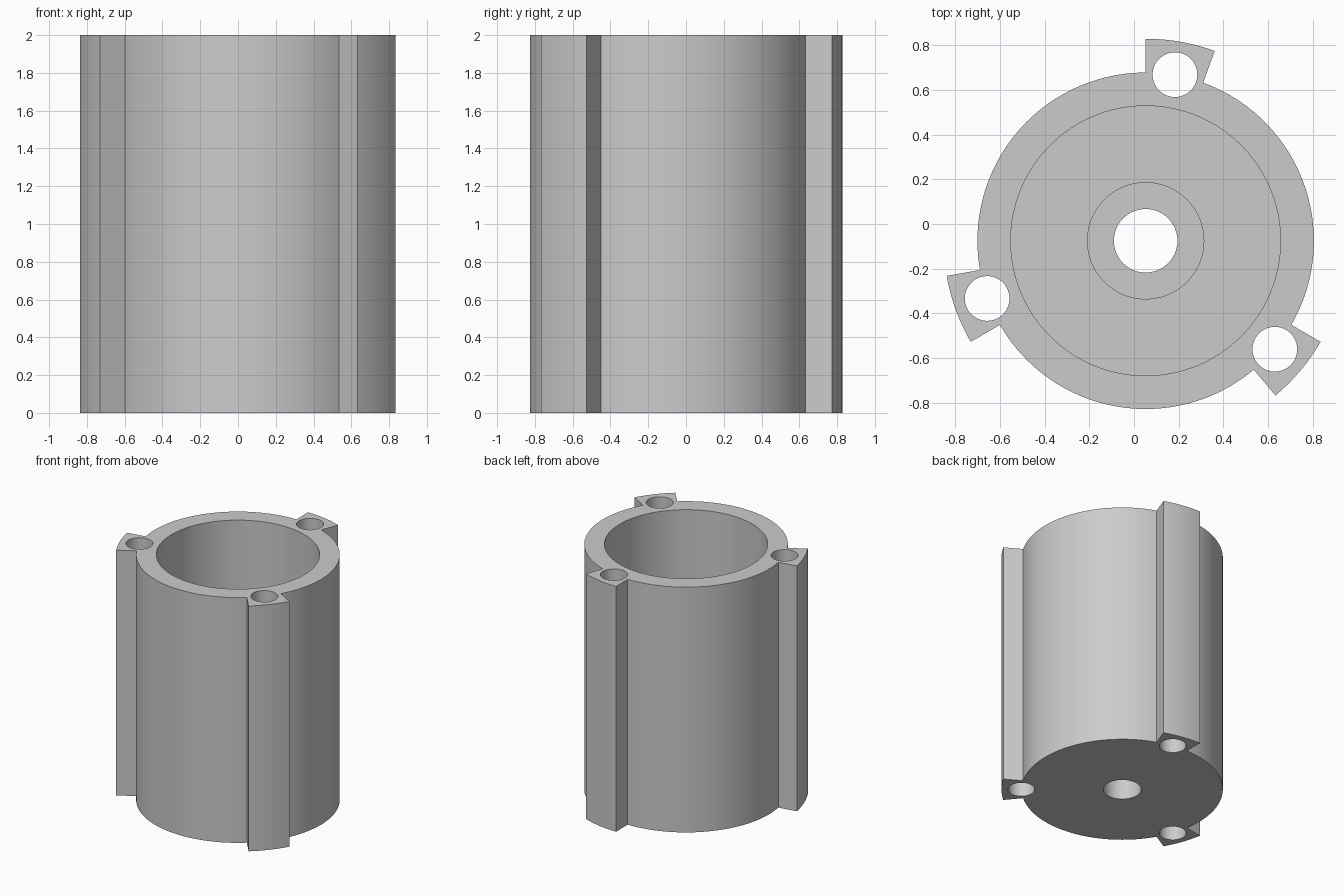
import bpy
import bmesh
from math import radians, cos, sin

cube = bpy.data.objects.get("Cube")
if cube:
    bpy.data.objects.remove(cube, do_unlink=True)

CX, CY, HEIGHT = 0.052, -0.075, 2.0
BODY_R, LUG_R = 0.752, 0.903
LUG_STARTS = (70, 190, 310)
LUG_SPAN = 20
FLOOR_Z, RECESS_Z = 0.25, 0.17

grey = bpy.data.materials.new("plain grey")
grey.use_nodes = True
colour = (0.6, 0.6, 0.6, 1)
grey.diffuse_color = colour
grey.node_tree.nodes["Principled BSDF"].inputs["Base Color"].default_value = colour


def polar(radius, degrees):
    a = radians(degrees)
    return CX + radius * cos(a), CY + radius * sin(a)


def prism(name, outline, z0, z1):
    """Extrude a closed outline between two heights."""
    bm = bmesh.new()
    base = bm.faces.new([bm.verts.new((x, y, z0)) for x, y in outline])
    top = bmesh.ops.extrude_face_region(bm, geom=[base])["geom"]
    moved = [v for v in top if isinstance(v, bmesh.types.BMVert)]
    bmesh.ops.translate(bm, verts=moved, vec=(0, 0, z1 - z0))
    bmesh.ops.recalc_face_normals(bm, faces=bm.faces)
    mesh = bpy.data.meshes.new(name)
    bm.to_mesh(mesh)
    bm.free()
    mesh.materials.append(grey)
    obj = bpy.data.objects.new(name, mesh)
    bpy.context.collection.objects.link(obj)
    return obj


def bore(target, name, centre, radius, z0, sides):
    """Cut a round hole from z0 up through the top."""
    step = 360 / sides
    ring = [(centre[0] + radius * cos(radians(i * step)),
             centre[1] + radius * sin(radians(i * step))) for i in range(sides)]
    cutter = prism(name, ring, z0, HEIGHT + 0.1)
    cutter.hide_render = True
    mod = target.modifiers.new(name, "BOOLEAN")
    mod.operation = "DIFFERENCE"
    mod.solver = "EXACT"
    mod.object = cutter
    bpy.ops.object.modifier_apply(modifier=mod.name)
    bpy.data.objects.remove(cutter, do_unlink=True)


# Round housing with three radial-sided lugs in one outline
outline = []
for i in range(144):
    angle = i * 2.5
    offsets = [angle - start for start in LUG_STARTS]
    if 0 in offsets:
        outline += [polar(BODY_R, angle), polar(LUG_R, angle)]
    elif LUG_SPAN in offsets:
        outline += [polar(LUG_R, angle), polar(BODY_R, angle)]
    else:
        on_lug = any(0 < o < LUG_SPAN for o in offsets)
        outline.append(polar(LUG_R if on_lug else BODY_R, angle))
housing = prism("housing", outline, 0, HEIGHT)
bpy.ops.object.select_all(action="DESELECT")
housing.select_set(True)
bpy.context.view_layer.objects.active = housing

# Main chamber, stepped recess and shaft hole in the floor
bore(housing, "chamber_cutter", (CX, CY), 0.603, FLOOR_Z, 128)
bore(housing, "recess_cutter", (CX, CY), 0.26, RECESS_Z, 72)
bore(housing, "shaft_hole_cutter", (CX, CY), 0.142, -0.1, 64)

# Bolt hole through each lug
for start in LUG_STARTS:
    bore(housing, "bolt_hole_cutter", polar(0.754, start + LUG_SPAN / 2), 0.1, -0.1, 48)

bpy.ops.object.shade_smooth_by_angle(angle=radians(30))
